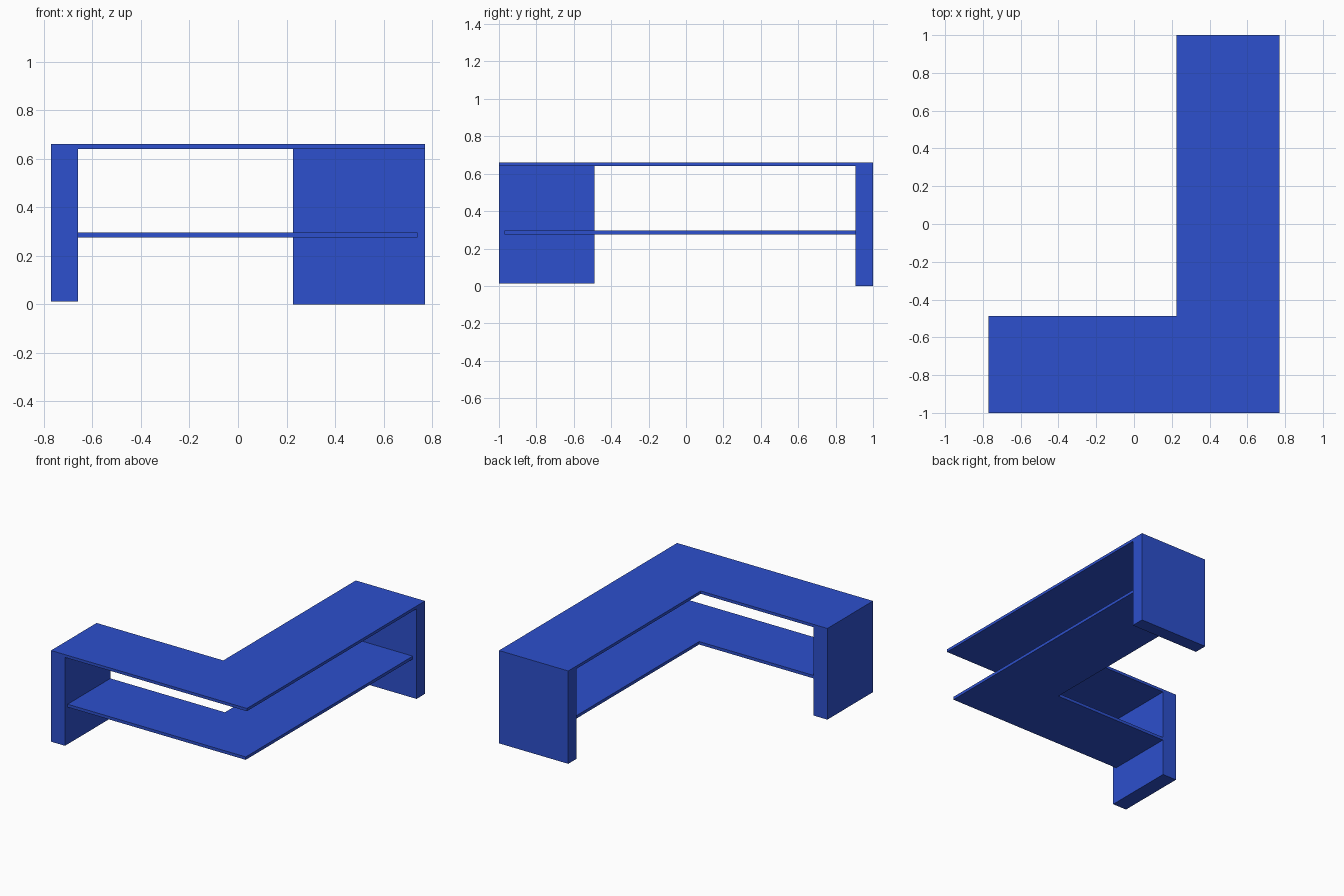
import bpy
import bmesh

cube = bpy.data.objects.get("Cube")
if cube:
    bpy.data.objects.remove(cube, do_unlink=True)

blue = bpy.data.materials.new("blue")
blue.use_nodes = True
colour = (0.026, 0.08, 0.61, 1)
blue.diffuse_color = colour
blue.node_tree.nodes["Principled BSDF"].inputs["Base Color"].default_value = colour


def slab(name, outline, bottom, top):
    """Extrude a flat outline from one height to another."""
    bm = bmesh.new()
    face = bm.faces.new([bm.verts.new((x, y, bottom)) for x, y in outline])
    ext = bmesh.ops.extrude_face_region(bm, geom=[face])
    for v in ext["geom"]:
        if isinstance(v, bmesh.types.BMVert):
            v.co.z = top
    bmesh.ops.recalc_face_normals(bm, faces=bm.faces)
    mesh = bpy.data.meshes.new(name)
    bm.to_mesh(mesh)
    bm.free()
    mesh.materials.append(blue)
    obj = bpy.data.objects.new(name, mesh)
    bpy.context.collection.objects.link(obj)
    return obj


def rectangle(x0, x1, y0, y1):
    return [(x0, y0), (x1, y0), (x1, y1), (x0, y1)]


def corner(x0, x1, y0, y1, inner_x, inner_y):
    """L-shaped outline with its outer corner at (x1, y0)."""
    return [(x0, y0), (x1, y0), (x1, y1), (inner_x, y1),
            (inner_x, inner_y), (x0, inner_y)]


# L-shaped boards
slab("desk_top", corner(-0.77, 0.77, -1, 1, 0.226, -0.488), 0.64, 0.66)
slab("lower_shelf", corner(-0.66, 0.74, -0.97, 0.905, 0.24, -0.49), 0.275, 0.296)

# End panels
slab("right_end_panel", rectangle(-0.77, -0.66, -1, -0.488), 0.012, 0.64)
slab("back_end_panel", rectangle(0.226, 0.77, 0.905, 1), 0, 0.64)
